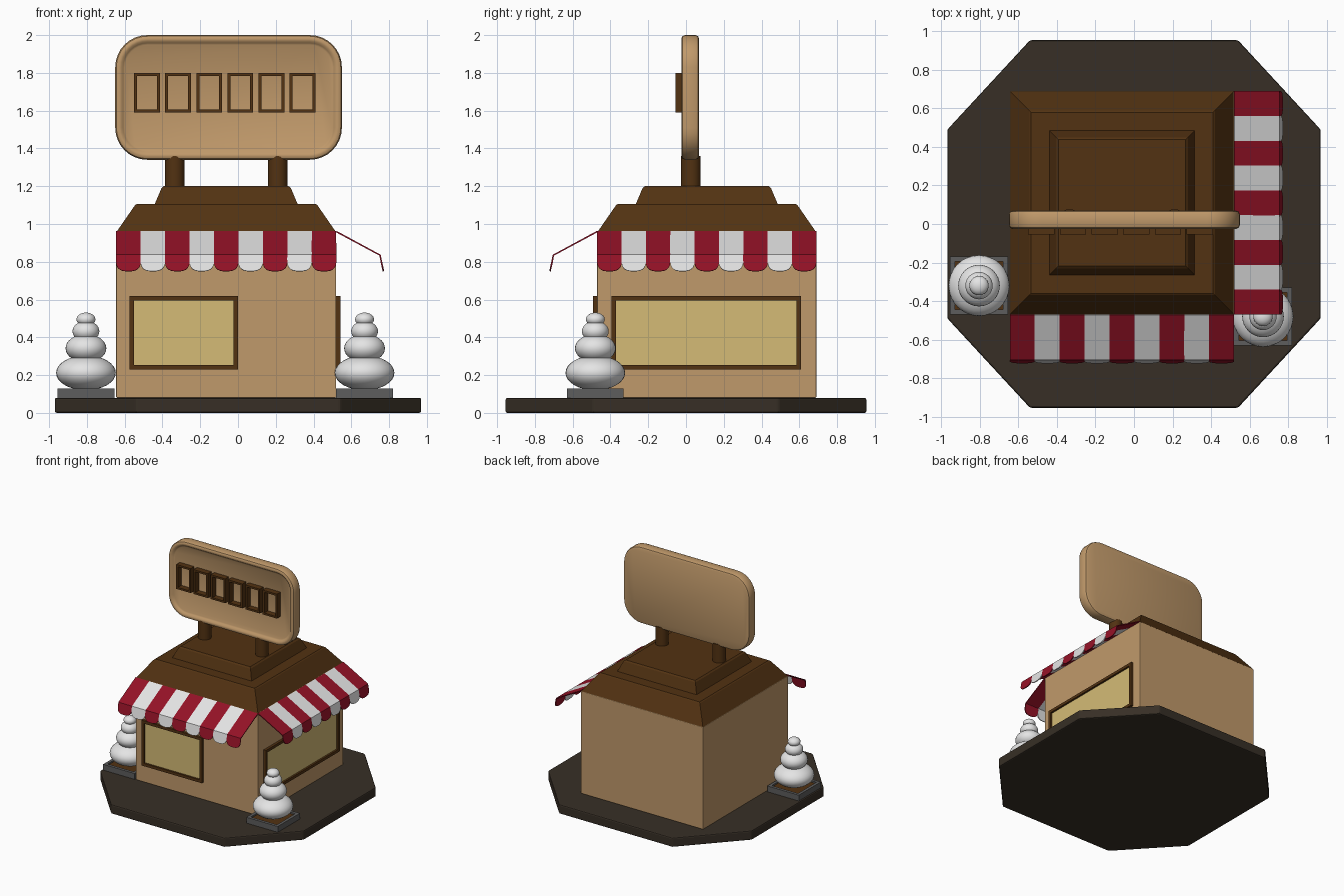
import bpy, bmesh, math
from mathutils import Vector

old = bpy.data.objects.get("Cube")
if old:
    bpy.data.objects.remove(old, do_unlink=True)


def material(name, rgb):
    m = bpy.data.materials.new(name)
    m.use_nodes = True
    m.diffuse_color = (*rgb, 1)
    bsdf = next(n for n in m.node_tree.nodes if n.type == 'BSDF_PRINCIPLED')
    bsdf.inputs["Base Color"].default_value = (*rgb, 1)
    return m


TAN = material("tan wall", (0.53, 0.32, 0.145))
BROWN = material("dark brown", (0.085, 0.032, 0.006))
GROUND = material("ground", (0.038, 0.028, 0.019))
GLASS = material("window yellow", (0.66, 0.50, 0.18))
RED = material("awning red", (0.30, 0.006, 0.02))
WHITE = material("white", (0.78, 0.78, 0.78))
GREY = material("planter grey", (0.11, 0.11, 0.11))

# Walls of the building
X0, X1, Y0, Y1 = -0.645, 0.52, -0.47, 0.69
WALL_TOP, FLOOR = 0.96, 0.08


def finish(bm, name, mats, smooth=None):
    bmesh.ops.recalc_face_normals(bm, faces=bm.faces)
    me = bpy.data.meshes.new(name)
    bm.to_mesh(me)
    bm.free()
    ob = bpy.data.objects.new(name, me)
    bpy.context.collection.objects.link(ob)
    for m in mats:
        me.materials.append(m)
    if smooth:
        bpy.ops.object.select_all(action='DESELECT')
        ob.select_set(True)
        bpy.context.view_layer.objects.active = ob
        bpy.ops.object.shade_smooth_by_angle(angle=math.radians(smooth))
    return ob


def loft(name, rings, mat, closed=False, smooth=None):
    """Skin a row of rings; cap the ends, or join last to first if closed."""
    bm = bmesh.new()
    rows = [[bm.verts.new(p) for p in ring] for ring in rings]
    n = len(rows[0])
    pairs = list(zip(rows, rows[1:])) + ([(rows[-1], rows[0])] if closed else [])
    for a, b in pairs:
        for i in range(n):
            j = (i + 1) % n
            bm.faces.new((a[i], a[j], b[j], b[i]))
    if not closed:
        bm.faces.new(rows[0])
        bm.faces.new(rows[-1])
    return finish(bm, name, [mat], smooth)


def bevel(ob, width, segments=2):
    mod = ob.modifiers.new("bevel", 'BEVEL')
    mod.width, mod.segments = width, segments


def rect(x0, x1, y0, y1):
    return [(x0, y0), (x1, y0), (x1, y1), (x0, y1)]


def box(name, x, y, z, mat):
    return loft(name, [[(*p, h) for p in rect(*x, *y)] for h in z], mat)


# Each wall maps (along, outward, up) to the model
def on_front(u, d, z):
    return Vector((u, Y0 - d, z))


def on_side(u, d, z):
    return Vector((X1 + d, u, z))


def frame(name, place, u0, u1, z0, z1, width, d0, d1, mat):
    def ring(w, d):
        return [place(u, d, z) for u, z in rect(u0 + w, u1 - w, z0 + w, z1 - w)]
    return loft(name, [ring(0, d0), ring(0, d1), ring(width, d1), ring(width, d0)],
                mat, closed=True)


# Ground slab with cut corners
slab = [(0.54, 0.955), (0.97, 0.49)]
slab += [(x, -y) for x, y in reversed(slab)]
slab += [(-x, y) for x, y in reversed(slab)]
bevel(loft("ground_slab", [[(*p, z) for p in slab] for z in (0, FLOOR)], GROUND), 0.01)

# Building and stepped roof
bevel(box("walls", (X0, X1), (Y0, Y1), (FLOOR, WALL_TOP), TAN), 0.005)
roof_steps = [(0.003, WALL_TOP), (0.1, 1.1), (0.11, 1.107), (0.205, 1.107),
              (0.24, 1.19), (0.252, 1.2)]
loft("roof", [[(*p, z) for p in rect(X0 + i, X1 - i, Y0 + i, Y1 - i)]
              for i, z in roof_steps], BROWN)

# Windows
for side, place, u0, u1 in (("front", on_front, -0.575, 0.0), ("side", on_side, -0.395, 0.61)):
    frame(side + "_window_frame", place, u0, u1, 0.23, 0.62, 0.024, -0.01, 0.022, BROWN)
    loft(side + "_window_glass",
         [[place(u, d, z) for u, z in rect(u0 + 0.01, u1 - 0.01, 0.24, 0.61)]
          for d in (-0.002, 0.006)], GLASS)


# Striped awnings with scalloped valances
def awning(name, place, start, end, stripes=9, cols=12):
    bm = bmesh.new()
    width = (end - start) / stripes
    for s in range(stripes):
        rows = []
        for c in range(cols + 1):
            t = -math.cos(math.pi * c / cols)
            u = start + width * (s + 0.5 + 0.5 * t)
            drop = 0.75 + 0.045 * (1 - math.sqrt(max(0, 1 - abs(t) ** 3)))
            reach = 0.25 - 0.02 * (drop - 0.75) / 0.085
            rows.append([bm.verts.new(place(u, d, z)) for d, z in
                         ((0, WALL_TOP), (0.232, 0.835), (reach, drop))])
        for a, b in zip(rows, rows[1:]):
            for k in range(2):
                bm.faces.new((a[k], b[k], b[k + 1], a[k + 1])).material_index = s % 2
    ob = finish(bm, name, [RED, WHITE])
    mod = ob.modifiers.new("thickness", 'SOLIDIFY')
    mod.thickness, mod.offset = 0.008, 0


awning("front_awning", on_front, X0, X1)
awning("side_awning", on_side, Y0, Y1)


# Sign board: rounded slab with a raised rim
def sign_ring(inset, y, radius=0.17, steps=8):
    cx, cz = -0.05, 1.67
    hx, hz, r = 0.6 - inset, 0.33 - inset, radius - inset
    pts = []
    for q, (sx, sz) in enumerate(((1, 1), (-1, 1), (-1, -1), (1, -1))):
        for k in range(steps + 1):
            a = math.pi / 2 * (q + k / steps)
            pts.append((cx + sx * (hx - r) + r * math.cos(a), y,
                        cz + sz * (hz - r) + r * math.sin(a)))
    return pts


sign_profile = [(0.02, 0.07), (0.006, 0.064), (0, 0.05), (0, -0.005), (0.006, -0.019),
                (0.018, -0.025), (0.032, -0.023), (0.042, -0.012), (0.052, -0.006)]
loft("sign_board", [sign_ring(i, y) for i, y in sign_profile], TAN, smooth=40)

# Row of blank frames on the sign
for i in range(6):
    u = -0.55 + 0.1645 * i
    frame(f"sign_frame_{i + 1}", on_front, u, u + 0.137, 1.59, 1.80, 0.016,
          -0.465, -0.415, BROWN)

# Sign posts
for side, x in (("right", -0.335), ("left", 0.21)):
    loft(side + "_sign_post",
         [[(x + 0.052 * math.cos(a), 0.026 + 0.052 * math.sin(a), z)
           for a in (math.tau * k / 24 for k in range(24))] for z in (1.19, 1.36)],
         BROWN, smooth=40)


# Planters with stacked round bushes
def planter(side, x, y):
    h = 0.15
    box(side + "_planter_base", (x - h, x + h), (y - h, y + h), (FLOOR, 0.11), GREY)
    rim = [(0, 0.1), (0, 0.13), (0.025, 0.13), (0.025, 0.1)]
    loft(side + "_planter_rim",
         [[(*p, z) for p in rect(x - h + i, x + h - i, y - h + i, y + h - i)]
          for i, z in rim], GREY, closed=True)
    g = h - 0.025
    box(side + "_planter_soil", (x - g, x + g), (y - g, y + g), (0.11, 0.117), BROWN)
    bm = bmesh.new()
    for r, z, half in ((0.158, 0.212, 0.092), (0.108, 0.342, 0.075),
                       (0.071, 0.432, 0.055), (0.05, 0.495, 0.036)):
        ball = bmesh.ops.create_uvsphere(bm, u_segments=32, v_segments=16, radius=1)
        bmesh.ops.scale(bm, vec=(r, r, half), verts=ball["verts"])
        bmesh.ops.translate(bm, vec=(x, y, z), verts=ball["verts"])
    finish(bm, side + "_bush", [WHITE], smooth=60)


planter("right", -0.805, -0.32)
planter("left", 0.67, -0.48)
